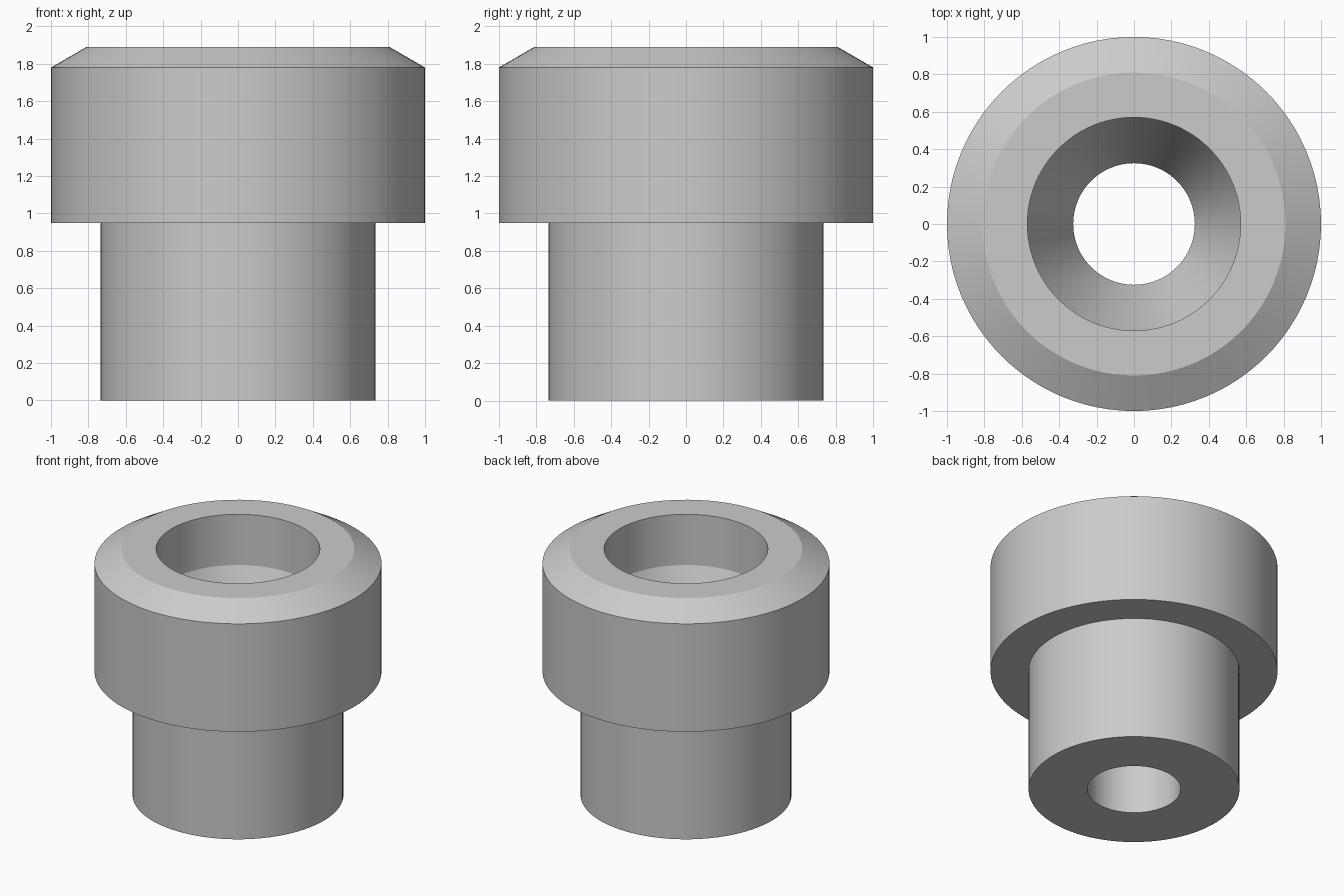
import bpy, bmesh, math
from mathutils import Matrix, Vector

cube = bpy.data.objects.get("Cube")
if cube:
    bpy.data.objects.remove(cube, do_unlink=True)

# Plain grey material
grey = bpy.data.materials.new("plain grey")
grey.use_nodes = True
colour = (0.6, 0.6, 0.6, 1)
grey.diffuse_color = colour
grey.node_tree.nodes["Principled BSDF"].inputs["Base Color"].default_value = colour


def lathe(name, profile, sides):
    """Spin a closed (radius, height) profile around z."""
    bm = bmesh.new()
    verts = [bm.verts.new((r, 0, z)) for r, z in profile]
    edges = [bm.edges.new((a, b)) for a, b in zip(verts, verts[1:] + verts[:1])]
    bmesh.ops.spin(bm, geom=verts + edges, cent=(0, 0, 0), axis=(0, 0, 1),
                   angle=math.tau, steps=sides, use_merge=True)
    bmesh.ops.remove_doubles(bm, verts=bm.verts, dist=1e-5)
    bmesh.ops.recalc_face_normals(bm, faces=bm.faces)
    mesh = bpy.data.meshes.new(name)
    bm.to_mesh(mesh)
    bm.free()
    mesh.materials.append(grey)
    obj = bpy.data.objects.new(name, mesh)
    bpy.context.collection.objects.link(obj)
    return obj


# Stepped bushing: narrow shank, wide chamfered head, tapered through bore
bushing = lathe("stepped_bushing", [
    (0.325, 0), (0.735, 0), (0.735, 0.95),          # shank
    (1, 0.95), (1, 1.78), (0.81, 1.89),             # head and chamfer
    (0.57, 1.89), (0.57, 1.5), (0.325, 0.95),       # counterbore and taper
], 96)

bpy.ops.object.select_all(action="DESELECT")
bushing.select_set(True)
bpy.context.view_layer.objects.active = bushing
bpy.ops.object.shade_smooth_by_angle(angle=math.radians(20))
